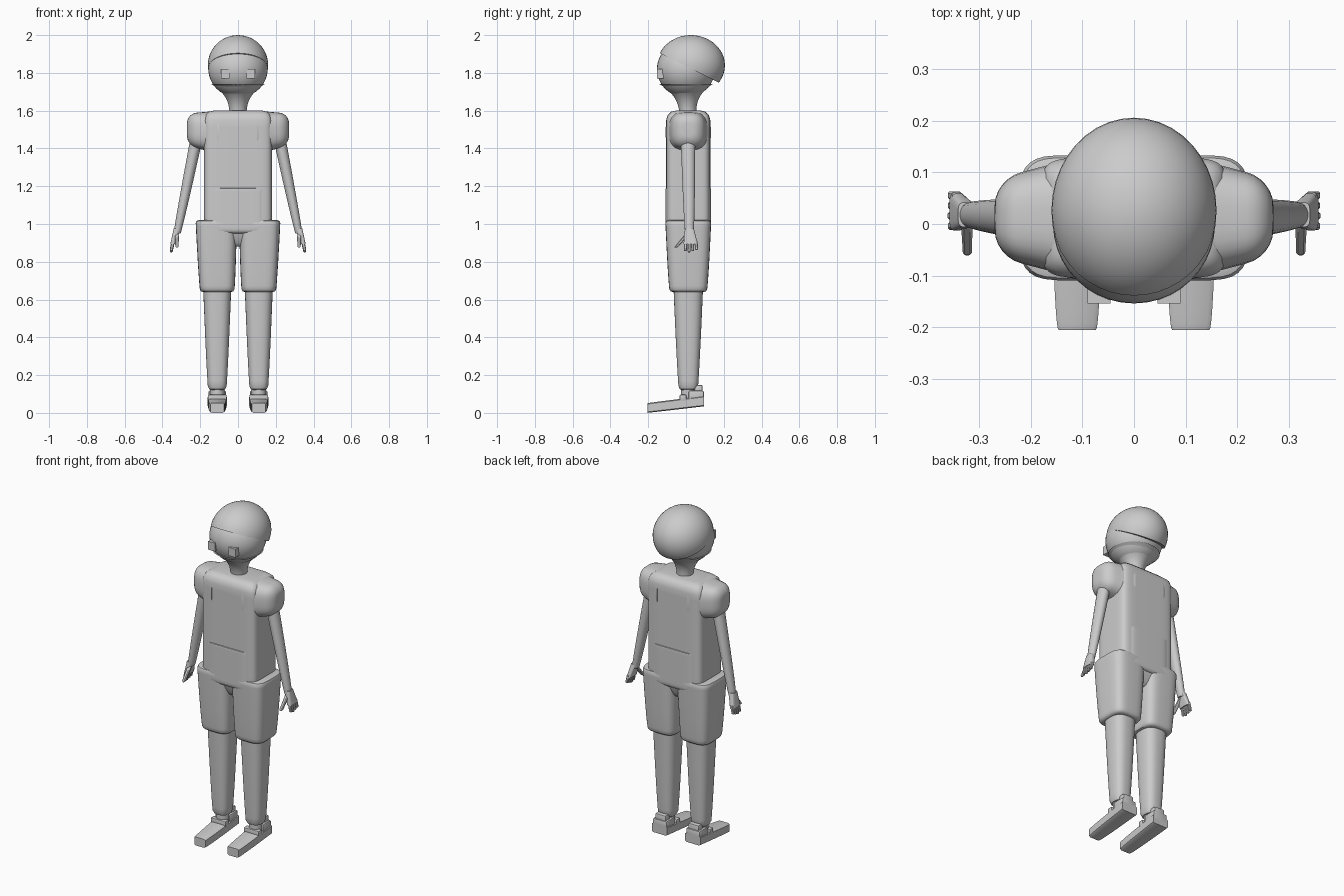
import bpy, bmesh, math
from mathutils import Vector

cube = bpy.data.objects.get("Cube")
if cube:
    bpy.data.objects.remove(cube, do_unlink=True)

shade = (.6, .6, .6, 1)
grey = bpy.data.materials.new("plain grey")
grey.use_nodes = True
grey.diffuse_color = shade
grey.node_tree.nodes["Principled BSDF"].inputs["Base Color"].default_value = shade

# The two coordinates spanned by a cross-section along each axis
PLANES = {"x": (1, 2), "y": (0, 2), "z": (0, 1)}


def finish(name, bm, mirror=False):
    """Turn a bmesh into a smooth-shaded object, optionally mirrored across x."""
    bmesh.ops.recalc_face_normals(bm, faces=bm.faces)
    mesh = bpy.data.meshes.new(name)
    bm.to_mesh(mesh)
    bm.free()
    mesh.materials.append(grey)
    obj = bpy.data.objects.new(name, mesh)
    bpy.context.collection.objects.link(obj)
    if mirror:
        obj.modifiers.new("Mirror", "MIRROR").use_mirror_merge = False
    bpy.ops.object.select_all(action="DESELECT")
    obj.select_set(True)
    bpy.context.view_layer.objects.active = obj
    bpy.ops.object.shade_smooth_by_angle(angle=math.radians(40))


def superellipse(half_sizes, power, sides):
    """Yield the points of an ellipse that squares off as the power rises."""
    for i in range(sides):
        angle = 2 * math.pi * (i + .5) / sides
        yield [half * math.copysign(abs(w) ** (2 / power), w)
               for half, w in zip(half_sizes, (math.cos(angle), math.sin(angle)))]


def loft(name, start, end, first, last, power=2, ease=1, caps=(0, 0),
         sides=32, steps=16, axis="z", mirror=False):
    """Skin a tapering body from start to end, with rounded caps at its ends."""
    start, end, first, last = map(Vector, (start, end, first, last))
    length = (end - start).length
    i, j = PLANES[axis]
    bm = bmesh.new()
    loops = []
    for k in range(steps + 1):
        t = (1 - math.cos(math.pi * k / steps)) / 2
        half_sizes = first.lerp(last, t ** ease)
        for cap, distance in zip(caps, (t * length, (1 - t) * length)):
            if distance < cap:
                shrink = cap - math.sqrt(cap ** 2 - (cap - distance) ** 2)
                half_sizes -= Vector((shrink, shrink))
        loop = []
        for u, v in superellipse(half_sizes, power, sides):
            point = start.lerp(end, t)
            point[i] += u
            point[j] += v
            loop.append(bm.verts.new(point))
        loops.append(loop)
    for low, high in zip(loops, loops[1:]):
        for a in range(sides):
            b = (a + 1) % sides
            bm.faces.new((low[a], low[b], high[b], high[a]))
    bm.faces.new(loops[0])
    bm.faces.new(loops[-1])
    finish(name, bm, mirror)


def ellipsoid(centre, radii):
    bm = bmesh.new()
    bmesh.ops.create_uvsphere(bm, u_segments=40, v_segments=24, radius=1)
    bmesh.ops.scale(bm, vec=radii, verts=bm.verts)
    bmesh.ops.translate(bm, vec=centre, verts=bm.verts)
    return bm


def block(name, centre, size, bevel=0):
    """Mirrored pair of boxes with optional rounded edges."""
    bm = bmesh.new()
    bmesh.ops.create_cube(bm, size=1)
    bmesh.ops.scale(bm, vec=size, verts=bm.verts)
    bmesh.ops.translate(bm, vec=centre, verts=bm.verts)
    if bevel:
        bmesh.ops.bevel(bm, geom=bm.edges[:], offset=bevel, segments=2,
                        affect="EDGES", profile=.5)
    finish(name, bm, mirror=True)


mid = .012     # depth of the body's centre line
hip = .11      # sideways offset of each leg

# Head with a neck flaring into the jaw
finish("head", ellipsoid((0, 0, 1.82), (.157, .154, .15)))
loft("neck", (0, mid, 1.56), (0, 0, 1.74), (.045, .045), (.14, .14), ease=3)

# Hair cap: an ellipsoid cut by a plane falling toward the nape
bm = ellipsoid((0, .026, 1.84), (.16, .18, .16))
cut = bmesh.ops.bisect_plane(bm, geom=bm.verts[:] + bm.edges[:] + bm.faces[:],
                             plane_co=(0, 0, 1.835), plane_no=(0, .5, 1), clear_inner=True)
rim = [part for part in cut["geom_cut"] if isinstance(part, bmesh.types.BMEdge)]
bmesh.ops.contextual_create(bm, geom=rim)
finish("hair", bm)

block("eye", (.068, -.136, 1.795), (.045, .036, .05))

# Shirt with puffed short sleeves
loft("shirt", (0, mid, 1), (0, mid, 1.6), (.18, .117), (.18, .117),
     power=7, caps=(.01, .05), sides=48)
loft("sleeve", (.1, mid, 1.485), (.27, mid, 1.5), (.12, .115), (.075, .085),
     power=3, caps=(0, .05), axis="x", mirror=True)

# Shorts: raised waist panel, pelvis and two loose legs
loft("waist_panel", (0, mid, .95), (0, mid, 1.19), (.145, .121), (.145, .121),
     power=8, caps=(.02, .005), sides=48)
loft("pelvis", (0, mid, .88), (0, mid, 1.02), (.12, .06), (.22, .122),
     power=5, ease=.5, caps=(0, .015), sides=48)
loft("shorts_leg", (hip, mid, .64), (.115, mid, 1.02), (.09, .098), (.11, .122),
     power=4, ease=.7, caps=(.015, .015), mirror=True)
loft("lower_leg", (hip, mid, .12), (hip, mid, .7), (.048, .05), (.076, .08),
     power=2.7, ease=.8, caps=(.02, 0), mirror=True)

# Shoes: a tilted wedge with an ankle collar, instep strap and heel tab
loft("shoe", (hip, -.205, .026), (hip, .094, .062), (.037, .026), (.052, .028),
     power=8, ease=.5, sides=8, axis="y", mirror=True)
loft("ankle", (hip, mid, .06), (hip, mid, .14), (.038, .038), (.038, .038),
     sides=16, mirror=True)
block("shoe_collar", (hip, .054, .09), (.092, .08, .056), bevel=.008)
block("shoe_strap", (hip, -.016, .08), (.1, .035, .034), bevel=.006)
block("heel_tab", (hip, .066, .12), (.07, .044, .056), bevel=.008)

# Arms
loft("arm", (.322, .018, .95), (.21, .01, 1.5), (.018, .022), (.034, .04),
     ease=.6, sides=20, mirror=True)

# Hands: palm, four fanned fingers and a thumb
loft("palm", (.344, .025, .895), (.324, .018, .975), (.014, .038), (.017, .024),
     power=4, sides=16, steps=4, mirror=True)
for i, finger in enumerate(("index", "middle", "ring", "little")):
    spread = (i - 1.5) * .02
    tip = .85 + .006 * abs(i - 1)
    loft(finger + "_finger", (.354, .026 + spread, tip), (.343, .026 + spread * .9, .91),
         (.008, .008), (.01, .009), power=3, caps=(.004, 0), sides=8, steps=6, mirror=True)
loft("thumb", (.323, -.055, .875), (.324, .01, .95), (.009, .01), (.012, .013),
     power=3, caps=(.004, 0), sides=8, steps=6, mirror=True)
